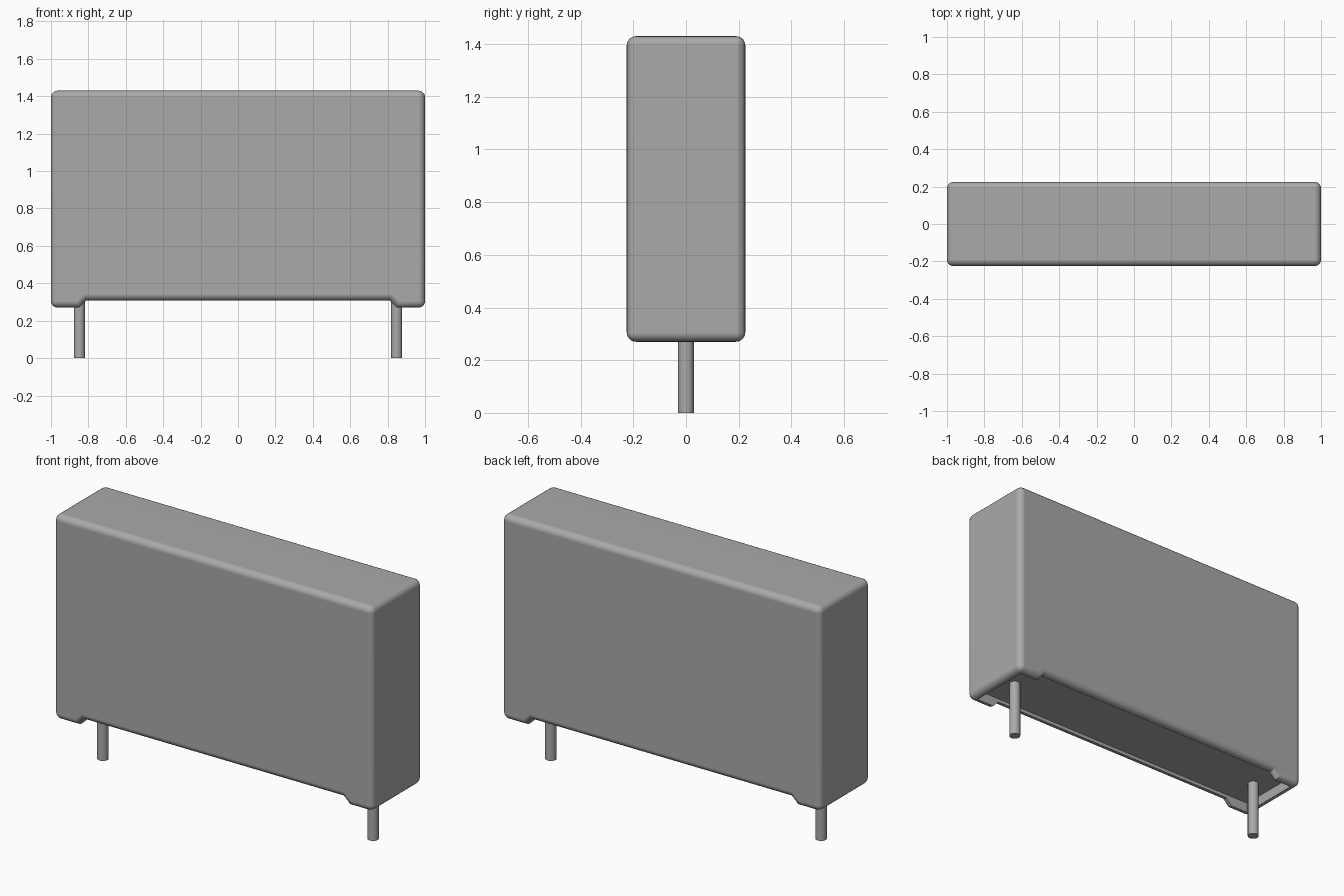
import bpy, bmesh, math
from mathutils import Matrix, Vector

cube = bpy.data.objects.get("Cube")
if cube:
    bpy.data.objects.remove(cube, do_unlink=True)

# One grey plastic/metal colour for every part
grey = bpy.data.materials.new("plain grey")
grey.use_nodes = True
colour = (0.4, 0.4, 0.4, 1.0)
grey.diffuse_color = colour
for node in grey.node_tree.nodes:
    if node.type == 'BSDF_PRINCIPLED':
        node.inputs["Base Color"].default_value = colour

HALF_X, HALF_Y = 1.0, 0.225
FOOT_Z, UNDER_Z, TOP_Z = 0.27, 0.308, 1.43
FLOOR_Z = 0.328
ROUND = 0.035
WALL = 0.042


def make_object(name, bm):
    bmesh.ops.recalc_face_normals(bm, faces=bm.faces)
    mesh = bpy.data.meshes.new(name)
    bm.to_mesh(mesh)
    bm.free()
    mesh.materials.append(grey)
    obj = bpy.data.objects.new(name, mesh)
    bpy.context.collection.objects.link(obj)
    return obj


def activate(obj):
    bpy.ops.object.select_all(action='DESELECT')
    obj.select_set(True)
    bpy.context.view_layer.objects.active = obj


def smooth(obj):
    activate(obj)
    bpy.ops.object.shade_smooth_by_angle(angle=math.radians(30))
    normals = obj.modifiers.new("flat_panels", 'WEIGHTED_NORMAL')
    normals.keep_sharp = True


# Case: half outline mirrored in x, extruded through y
half = [(HALF_X, TOP_Z), (HALF_X, FOOT_Z), (0.848, FOOT_Z), (0.81, UNDER_Z)]
outline = half + [(-x, z) for x, z in reversed(half)]
bm = bmesh.new()
face = bm.faces.new([bm.verts.new((x, -HALF_Y, z)) for x, z in outline])
ext = bmesh.ops.extrude_face_region(bm, geom=[face])
back = [g for g in ext["geom"] if isinstance(g, bmesh.types.BMVert)]
bmesh.ops.translate(bm, verts=back, vec=(0, 2 * HALF_Y, 0))
bmesh.ops.recalc_face_normals(bm, faces=bm.faces)

# Round the outer edges, leaving the creases of the notch crisp
outer = []
for e in bm.edges:
    a, b = e.verts
    along_y = abs(a.co.y - b.co.y) > 0.01
    if not along_y or abs(a.co.x) > 0.99:
        outer.append(e)
bmesh.ops.bevel(bm, geom=outer, offset=ROUND, offset_type='OFFSET', segments=5,
                profile=0.5, affect='EDGES', clamp_overlap=False)
case = make_object("case", bm)

# Hollow underside: a shallow pocket inside the rim
bm = bmesh.new()
size = Vector((2 * (HALF_X - WALL), 2 * (HALF_Y - WALL), FLOOR_Z - 0.1))
bmesh.ops.create_cube(bm, size=1.0, matrix=Matrix.Translation((0, 0, (FLOOR_Z + 0.1) / 2))
                      @ Matrix.Diagonal(size).to_4x4())
cutter = make_object("pocket_cutter", bm)
cutter.hide_render = True

pocket = case.modifiers.new("pocket", 'BOOLEAN')
pocket.operation = 'DIFFERENCE'
pocket.solver = 'EXACT'
pocket.object = cutter
activate(case)
bpy.ops.object.modifier_apply(modifier=pocket.name)
bpy.data.objects.remove(cutter, do_unlink=True)
smooth(case)

# Two round leads set into the pocket floor
PIN_TOP = FLOOR_Z + 0.01
for name, side in (("left_lead", 1), ("right_lead", -1)):
    bm = bmesh.new()
    bmesh.ops.create_cone(bm, cap_ends=True, segments=32, radius1=0.03, radius2=0.03,
                          depth=PIN_TOP,
                          matrix=Matrix.Translation((side * 0.848, 0, PIN_TOP / 2)))
    smooth(make_object(name, bm))
